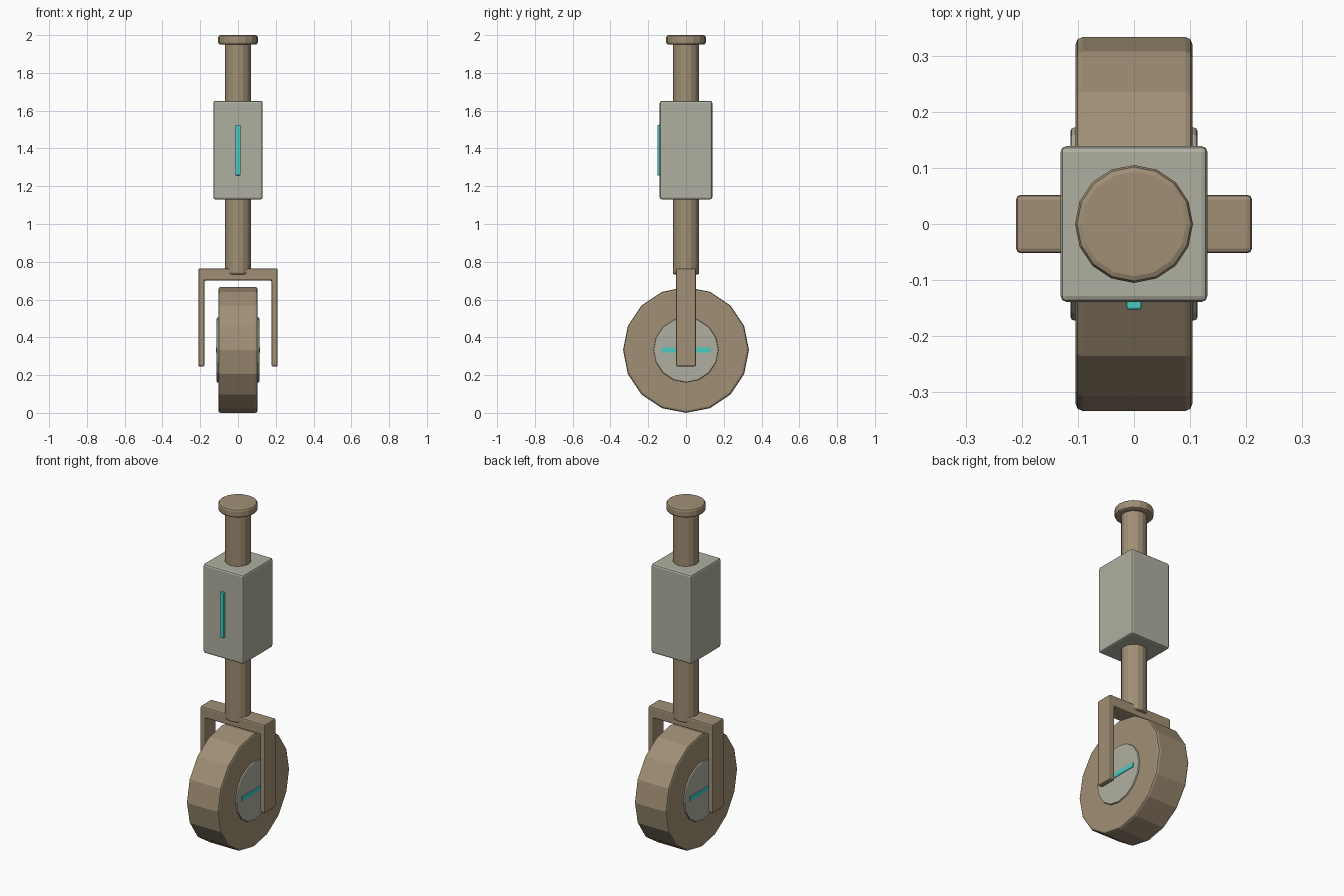
import bpy, bmesh, math
from mathutils import Matrix

if "Cube" in bpy.data.objects:
    bpy.data.objects.remove(bpy.data.objects["Cube"])


def material(name, rgb):
    m = bpy.data.materials.new(name)
    m.diffuse_color = (*rgb, 1)
    m.use_nodes = True
    m.node_tree.nodes["Principled BSDF"].inputs["Base Color"].default_value = m.diffuse_color
    return m


TAN = material("tan", (0.35, 0.275, 0.178))
GREY = material("warm grey", (0.434, 0.429, 0.355))
TEAL = material("teal", (0.065, 0.60, 0.54))


def finish(name, bm, mat, bevel):
    bmesh.ops.recalc_face_normals(bm, faces=bm.faces)
    me = bpy.data.meshes.new(name)
    bm.to_mesh(me)
    bm.free()
    me.materials.append(mat)
    ob = bpy.data.objects.new(name, me)
    bpy.context.collection.objects.link(ob)
    if bevel:
        b = ob.modifiers.new("bevel", 'BEVEL')
        b.width = bevel
        b.segments = 2
        b.limit_method = 'ANGLE'
        b.angle_limit = math.radians(35)
    return ob


def box(name, lo, hi, mat, bevel):
    bm = bmesh.new()
    bmesh.ops.create_cube(bm, size=1)
    for v in bm.verts:
        v.co = [(a + b) / 2 + c * (b - a) for a, b, c in zip(lo, hi, v.co)]
    return finish(name, bm, mat, bevel)


def cylinder(name, centre, radius, depth, mat, bevel, along_x=False):
    bm = bmesh.new()
    rot = Matrix.Rotation(math.pi / 2, 4, 'Y') if along_x else Matrix()
    bmesh.ops.create_cone(bm, cap_ends=True, segments=16, radius1=radius,
                          radius2=radius, depth=depth,
                          matrix=Matrix.Translation(centre) @ rot)
    return finish(name, bm, mat, bevel)


# wheel with a slightly proud hub and a glowing strip on each side
WZ = 0.333
cylinder("tyre", (0, 0, WZ), 0.333, 0.208, TAN, 0.012, True)
cylinder("hub", (0, 0, WZ), 0.172, 0.226, GREY, 0.006, True)
for side, s in (("left", -1), ("right", 1)):
    xs = sorted((s * 0.108, s * 0.117))
    box(side + "_hub_strip", (xs[0], -0.13, WZ - 0.014),
        (xs[1], 0.13, WZ + 0.014), TEAL, 0.002)

# fork: U-shaped profile extruded front to back
half = [(0.21, 0.765), (0.21, 0.245), (0.178, 0.245), (0.178, 0.70)]
profile = half + [(-x, z) for x, z in reversed(half)]
bm = bmesh.new()
face = bm.faces.new([bm.verts.new((x, -0.052, z)) for x, z in profile])
ext = bmesh.ops.extrude_face_region(bm, geom=[face])
bmesh.ops.translate(bm, vec=(0, 0.104, 0),
                    verts=[g for g in ext["geom"] if isinstance(g, bmesh.types.BMVert)])
finish("fork", bm, TAN, 0.008)

# stem and top cap
cylinder("stem", (0, 0, 1.35), 0.07, 1.235, TAN, 0.01)
cylinder("top_cap", (0, 0, 1.975), 0.105, 0.05, TAN, 0.012)

# housing with front strip
box("housing", (-0.131, -0.139, 1.13), (0.131, 0.139, 1.652), GREY, 0.011)
box("housing_strip", (-0.013, -0.152, 1.258), (0.013, -0.13, 1.525), TEAL, 0.003)
